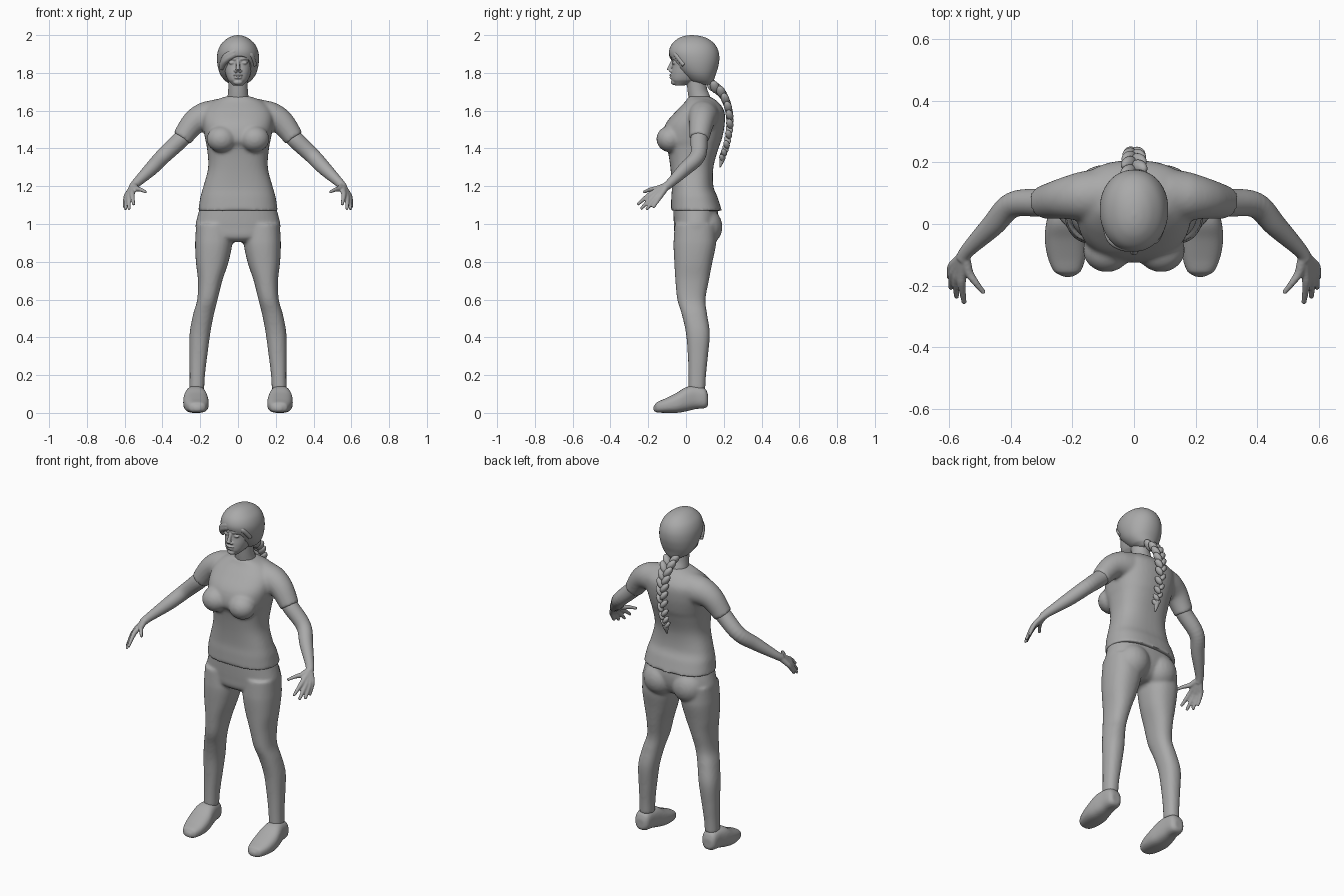
import bpy, bmesh, math
from mathutils import Vector, Matrix, Euler

if "Cube" in bpy.data.objects:
    bpy.data.objects.remove(bpy.data.objects["Cube"])

grey = bpy.data.materials.new("plain_grey")
grey.use_nodes = True
grey.diffuse_color = (0.4, 0.4, 0.4, 1)
grey.node_tree.nodes["Principled BSDF"].inputs["Base Color"].default_value = grey.diffuse_color


def spline(rows, steps=6):
    """Catmull-Rom interpolation of rows of numbers."""
    out = []
    for i in range(len(rows) - 1):
        quad = (rows[max(i - 1, 0)], rows[i], rows[i + 1], rows[min(i + 2, len(rows) - 1)])
        for k in range(steps):
            t = k / steps
            out.append([b + t * ((c - a) + t * (2 * a - 5 * b + 4 * c - d + t * (3 * b - a - 3 * c + d))) / 2
                        if i else b + (c - b) * t for a, b, c, d in zip(*quad)])
    return out + [list(rows[-1])]


def skin(bm, rings):
    """Bridge closed rings of points and cap both ends."""
    rings = [[bm.verts.new(p) for p in ring] for ring in rings]
    count = len(rings[0])
    for low, high in zip(rings, rings[1:]):
        for j in range(count):
            k = (j + 1) % count
            bm.faces.new((low[j], low[k], high[k], high[j]))
    bm.faces.new(rings[0])
    bm.faces.new(rings[-1])


def loft(bm, rows, side=1, along_y=False, square=2.3, count=40):
    """Rows are (station, x0, x1, b0, b1), or (station, half width, b0, b1)."""
    rows = [r if len(r) == 5 else (r[0], -r[1], r[1], r[2], r[3]) for r in rows]
    rings = []
    for t, x0, x1, b0, b1 in spline(rows):
        ring = []
        for j in range(count):
            c, s = (f(math.tau * j / count) for f in (math.cos, math.sin))
            x = (x0 + x1) / 2 + (x1 - x0) / 2 * math.copysign(abs(c) ** (2 / square), c)
            b = (b0 + b1) / 2 + (b1 - b0) / 2 * math.copysign(abs(s) ** (2 / square), s)
            ring.append((side * x, t, b) if along_y else (side * x, b, t))
        rings.append(ring)
    skin(bm, rings)


def tube(bm, rows, side=1, count=16):
    """Rows are (x, y, z, radius)."""
    pts = spline(rows)
    rings = []
    for i, (x, y, z, r) in enumerate(pts):
        tangent = Vector(pts[min(i + 1, len(pts) - 1)][:3]) - Vector(pts[max(i - 1, 0)][:3])
        turn = tangent.to_track_quat('Z', 'Y')
        ring = []
        for j in range(count):
            a = math.tau * j / count
            p = Vector((x, y, z)) + turn @ Vector((r * math.cos(a), r * math.sin(a), 0))
            ring.append((side * p.x, p.y, p.z))
        rings.append(ring)
    skin(bm, rings)


def ball(bm, centre, radii, turn=(0, 0, 0)):
    bmesh.ops.create_uvsphere(bm, u_segments=24, v_segments=16, radius=1,
                              matrix=Matrix.LocRotScale(Vector(centre), Euler(turn), Vector(radii)))


def finish(bm, name, voxel=0, smooth=4):
    """Make the object; a voxel size fuses its pieces into one smooth skin."""
    bmesh.ops.recalc_face_normals(bm, faces=bm.faces)
    mesh = bpy.data.meshes.new(name)
    bm.to_mesh(mesh)
    bm.free()
    mesh.materials.append(grey)
    ob = bpy.data.objects.new(name, mesh)
    bpy.context.collection.objects.link(ob)
    if voxel:
        fuse = ob.modifiers.new("fuse", 'REMESH')
        fuse.mode = 'VOXEL'
        fuse.voxel_size = voxel
        fuse.use_smooth_shade = True
        soft = ob.modifiers.new("soften", 'SMOOTH')
        soft.factor = 0.5
        soft.iterations = smooth
    return ob


def smooth_by_angle(ob):
    bpy.ops.object.select_all(action='DESELECT')
    ob.select_set(True)
    bpy.context.view_layer.objects.active = ob
    bpy.ops.object.shade_smooth_by_angle(angle=math.radians(40))


SIDES = ((1, "left"), (-1, "right"))

# Shirt: torso, bust and short sleeves
bm = bmesh.new()
loft(bm, [(1.07, .211, -.08, .19), (1.14, .2, -.078, .168), (1.2, .183, -.075, .145),
          (1.3, .158, -.083, .145), (1.4, .164, -.1, .172), (1.45, .174, -.125, .19),
          (1.53, .187, -.108, .205), (1.6, .18, -.05, .202), (1.65, .13, -.002, .165),
          (1.675, .065, .012, .125)], square=2.5)
for s, _ in SIDES:
    ball(bm, (s * .088, -.085, 1.45), (.078, .072, .07))
    tube(bm, [(.1, .095, 1.575, .088), (.17, .09, 1.568, .08), (.235, .082, 1.535, .066),
              (.298, .07, 1.452, .053)], s, 24)
finish(bm, "shirt", .009, 6)

# Trousers: hips, seat and legs
bm = bmesh.new()
loft(bm, [(1.11, .196, -.068, .165), (1.04, .215, -.066, .172), (.98, .224, -.063, .165),
          (.93, .19, -.058, .14), (.905, .1, -.03, .1)])
for s, _ in SIDES:
    ball(bm, (s * .095, .1, .985), (.1, .093, .1))
    loft(bm, [(1, .03, .222, -.06, .16), (.9, .03, .227, -.066, .16), (.8, .05, .223, -.062, .14),
              (.7, .083, .212, -.056, .121), (.6, .108, .216, -.046, .103),
              (.52, .128, .238, -.022, .112), (.42, .147, .256, 0, .126), (.3, .163, .257, .01, .116),
              (.2, .175, .256, .013, .106), (.125, .179, .257, .013, .102)], s)
finish(bm, "trousers", .009)

for s, side in SIDES:
    # Shoe
    bm = bmesh.new()
    loft(bm, [(-.172, .2, .228, .012, .034), (-.157, .175, .258, .003, .055),
              (-.11, .158, .28, 0, .076), (-.05, .155, .29, 0, .106), (0, .163, .286, .008, .136),
              (.05, .172, .275, .02, .143), (.1, .18, .267, .025, .13), (.117, .2, .25, .04, .095)],
         s, along_y=True, square=2.6)
    finish(bm, side + "_shoe", .006, 3)

    # Bare arm with hand
    bm = bmesh.new()
    tube(bm, [(.25, .08, 1.505, .045), (.3, .07, 1.45, .046), (.395, .062, 1.36, .042),
              (.46, -.005, 1.292, .037), (.54, -.085, 1.215, .024), (.558, -.115, 1.192, .022)], s, 24)
    wrist = (.552, -.1, 1.203)
    for knuckle, tip in (((.56, -.185, 1.16), (.552, -.258, 1.102)),
                         ((.576, -.172, 1.148), (.577, -.24, 1.078)),
                         ((.587, -.155, 1.145), (.596, -.21, 1.076)),
                         ((.591, -.134, 1.15), (.602, -.175, 1.086))):
        tube(bm, [(*wrist, .018), (*knuckle, .014), (*tip, .008)], s)
    tube(bm, [(*wrist, .018), (.538, -.155, 1.187, .015), (.515, -.19, 1.182, .011),
              (.487, -.225, 1.168, .008)], s)
    finish(bm, side + "_arm", .005, 3)

# Head: neck, skull, jaw and features
bm = bmesh.new()
tube(bm, [(0, .085, 1.6, .068), (0, .072, 1.66, .058), (0, .06, 1.71, .052), (0, .05, 1.8, .052)], count=32)
loft(bm, [(1.733, .026, -.058, -.01), (1.76, .052, -.076, .06), (1.8, .068, -.077, .1),
          (1.85, .077, -.071, .13), (1.9, .08, -.077, .13), (1.95, .06, -.05, .1)])
tube(bm, [(0, -.07, 1.865, .008), (0, -.083, 1.835, .01), (0, -.091, 1.813, .013)])
ball(bm, (0, -.078, 1.788), (.025, .011, .006))
ball(bm, (0, -.077, 1.775), (.021, .011, .007))
ball(bm, (0, -.064, 1.75), (.025, .017, .014))
for s, _ in SIDES:
    ball(bm, (s * .012, -.08, 1.81), (.009, .01, .008))
    ball(bm, (s * .033, -.063, 1.853), (.017, .01, .008))
    tube(bm, [(.012, -.07, 1.872, .008), (.035, -.067, 1.878, .008), (.06, -.048, 1.87, .007)], s)
finish(bm, "head", .0035, 3)

# Hair cap with the face opening cut out
bm = bmesh.new()
ball(bm, (.008, -.1, 1.788), (.1, .1, .103), (0, .2, 0))
cutter = finish(bm, "face_cutter")
cutter.hide_render = True
bm = bmesh.new()
loft(bm, [(1.738, .035, .06, .135), (1.755, .065, .02, .145), (1.785, .09, -.015, .155),
          (1.82, .104, -.048, .167), (1.865, .111, -.077, .176), (1.91, .108, -.09, .173),
          (1.95, .091, -.077, .154), (1.98, .06, -.045, .118), (1.995, .03, -.01, .075),
          (2, .004, .025, .035)], square=2.1, count=56)
hair = finish(bm, "hair")
cut = hair.modifiers.new("face_opening", 'BOOLEAN')
cut.operation = 'DIFFERENCE'
cut.solver = 'EXACT'
cut.object = cutter
smooth_by_angle(hair)
bpy.ops.object.modifier_apply(modifier=cut.name)
bpy.data.objects.remove(cutter)
smooth_by_angle(hair)

# Swept fringe
bm = bmesh.new()
for lift in (0, .016):
    tube(bm, [(.035, -.066, 1.915 + lift, .012), (-.02, -.074, 1.897 + lift, .017),
              (-.068, -.054, 1.865 + lift, .017), (-.09, -.015, 1.82 + lift, .012)])
tube(bm, [(.03, -.066, 1.92, .012), (.068, -.05, 1.895, .015), (.09, -.01, 1.84, .012)])
finish(bm, "fringe", .005, 3)

# Braid: paired, crossing strands that taper to a tuft
bm = bmesh.new()
path = spline([(0, .12, 1.75), (0, .185, 1.7), (0, .222, 1.62), (0, .232, 1.53),
               (0, .215, 1.42), (0, .19, 1.35)], 4)
for i, (x, y, z) in enumerate(path[1:]):
    s = 1 if i % 2 else -1
    size = 1 - .5 * i / len(path)
    ball(bm, (s * .019 * size, y, z), (.021 * size, .025 * size, .04 * size), (.25, s * .6, 0))
tube(bm, [(0, .2, 1.385, .012), (0, .193, 1.35, .016), (0, .18, 1.3, .003)])
braid = finish(bm, "braid")
smooth_by_angle(braid)
